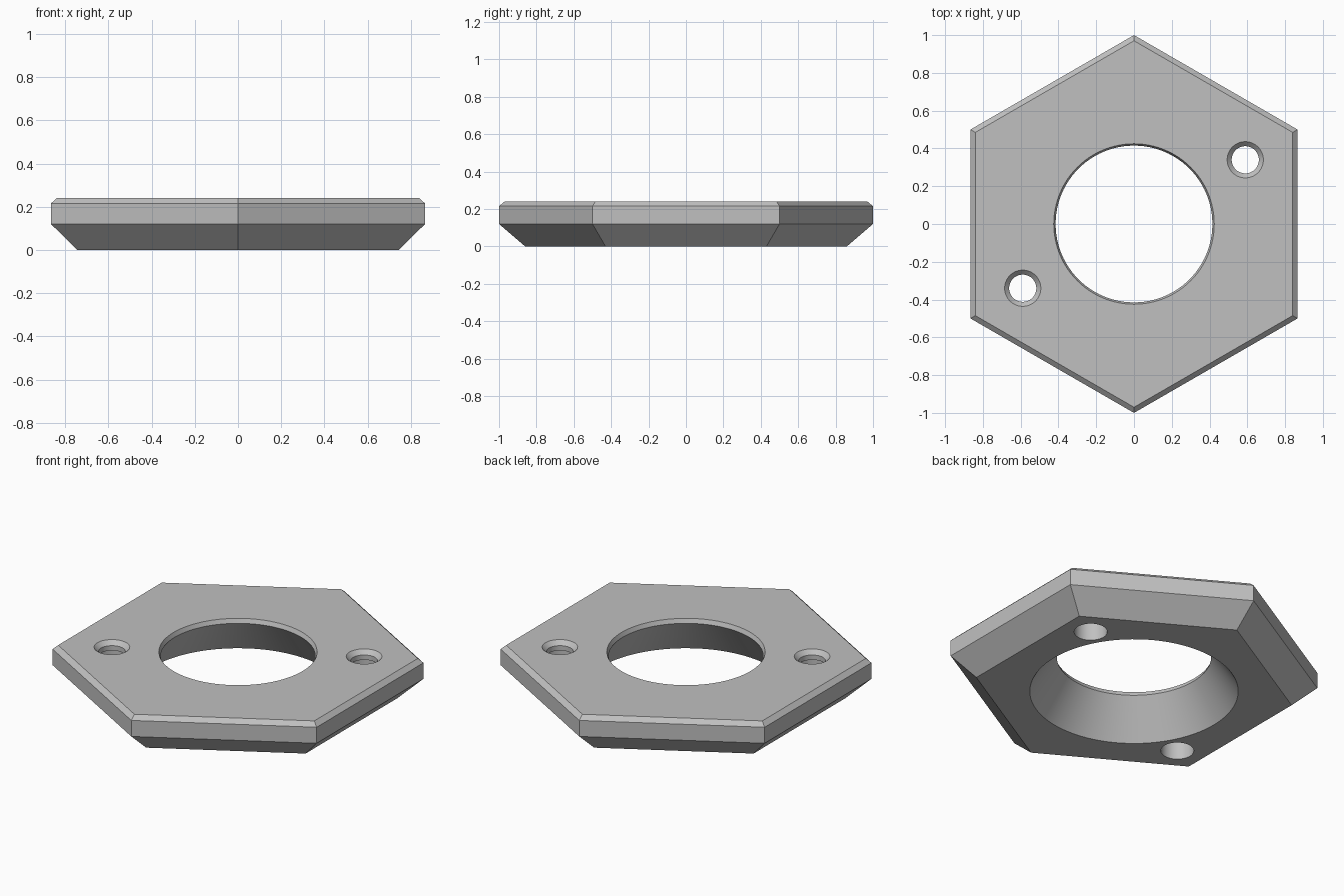
import bpy, bmesh, math

cube = bpy.data.objects.get("Cube")
if cube:
    bpy.data.objects.remove(cube, do_unlink=True)

GREY = (0.53, 0.53, 0.53, 1)
mat = bpy.data.materials.new("plain grey")
mat.use_nodes = True
mat.diffuse_color = GREY
mat.node_tree.nodes["Principled BSDF"].inputs["Base Color"].default_value = GREY


def stack(name, sides, profile, centre=(0, 0)):
    """Closed solid from stacked (radius, height) polygon rings, first corner on +y."""
    bm = bmesh.new()
    rings = []
    for r, z in profile:
        angles = [math.pi / 2 + math.tau * i / sides for i in range(sides)]
        rings.append([bm.verts.new((centre[0] + r * math.cos(a),
                                    centre[1] + r * math.sin(a), z)) for a in angles])
    for low, high in zip(rings, rings[1:]):
        for i in range(sides):
            j = (i + 1) % sides
            bm.faces.new((low[i], low[j], high[j], high[i]))
    bm.faces.new(rings[0][::-1])
    bm.faces.new(rings[-1])
    mesh = bpy.data.meshes.new(name)
    bm.to_mesh(mesh)
    bm.free()
    obj = bpy.data.objects.new(name, mesh)
    bpy.context.collection.objects.link(obj)
    mesh.materials.append(mat)
    return obj


# Hexagonal plate with a wide lower bevel and a fine upper one
plate = stack("hexagonal_plate", 6, [(0.86, 0), (1, 0.12), (1, 0.215), (0.97, 0.24)])

# Flared central opening with a chamfered rim
cutters = [stack("central_opening_cutter", 96,
                 [(0.627, -0.1), (0.56, 0), (0.415, 0.215), (0.425, 0.24), (0.465, 0.34)])]

# Two opposite screw holes: chamfer, narrow neck, wider bore below
for side, label in ((1, "left"), (-1, "right")):
    cutters.append(stack(label + "_screw_hole_cutter", 48,
                         [(0.089, -0.1), (0.089, 0.185), (0.072, 0.186), (0.072, 0.215),
                          (0.096, 0.24), (0.192, 0.34)],
                         (side * 0.589, side * 0.34)))

for cutter in cutters:
    cutter.hide_render = True
    mod = plate.modifiers.new(cutter.name, "BOOLEAN")
    mod.operation = "DIFFERENCE"
    mod.solver = "EXACT"
    mod.object = cutter

# Apply the cuts, drop the helpers and shade the round walls smooth
bpy.ops.object.select_all(action="DESELECT")
plate.select_set(True)
bpy.context.view_layer.objects.active = plate
for cutter in cutters:
    bpy.ops.object.modifier_apply(modifier=cutter.name)
    bpy.data.objects.remove(cutter, do_unlink=True)
bpy.ops.object.shade_smooth_by_angle(angle=math.radians(20))
